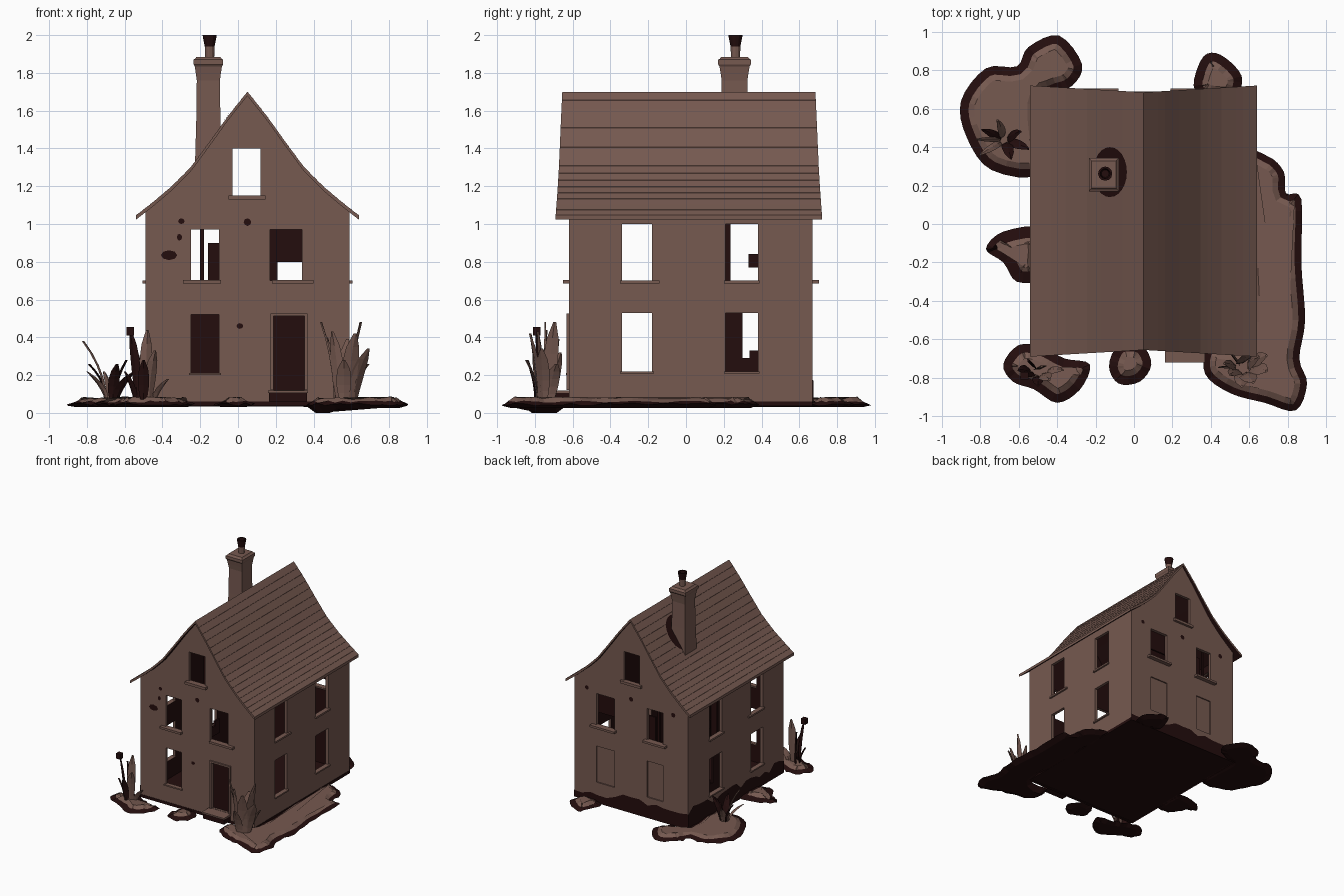
import bpy, bmesh, math, random
from mathutils import Vector

random.seed(4)


def material(name, rgb):
    m = bpy.data.materials.new(name)
    m.diffuse_color = (*rgb, 1)
    return m


BROWN = material("dusty brown", (0.18, 0.1, 0.08))
DARK = material("dark maroon", (0.017, 0.004, 0.004))


def build(name, verts, faces, idx=None, mats=(BROWN, DARK)):
    me = bpy.data.meshes.new(name)
    me.from_pydata(verts, [], faces)
    for m in mats:
        me.materials.append(m)
    if idx:
        for p, i in zip(me.polygons, idx):
            p.material_index = i
    bm = bmesh.new()
    bm.from_mesh(me)
    bmesh.ops.recalc_face_normals(bm, faces=bm.faces)
    bm.to_mesh(me)
    bm.free()
    ob = bpy.data.objects.new(name, me)
    bpy.context.collection.objects.link(ob)
    return ob


def boxes(name, spans, mat=BROWN):
    """Joined boxes, each given as (x0, x1, y0, y1, z0, z1)."""
    v, f = [], []
    for x0, x1, y0, y1, z0, z1 in spans:
        n = len(v)
        v += [(x, y, z) for z in (z0, z1) for x, y in ((x0, y0), (x1, y0), (x1, y1), (x0, y1))]
        f += [[n + i for i in q] for q in ((3, 2, 1, 0), (4, 5, 6, 7), (0, 1, 5, 4),
                                           (1, 2, 6, 5), (2, 3, 7, 6), (3, 0, 4, 7))]
    return build(name, v, f, mats=(mat,))


# Roof curve: height at a distance from the ridge
RIDGE = 0.05
CURVE = [(0, 1.70), (0.1, 1.575), (0.2, 1.435), (0.3, 1.30), (0.4, 1.2), (0.5, 1.115), (0.59, 1.045)]


def roof_z(d):
    for (a, za), (b, zb) in zip(CURVE, CURVE[1:]):
        if d <= b:
            return za + (zb - za) * (d - a) / (b - a)
    return CURVE[-1][1]


def prism(name, half, y0, y1, z0, drop):
    """House-shaped solid that follows the roof curve."""
    ds = [half * i / 8 for i in range(8, -1, -1)]
    prof = [(RIDGE - half, z0), (RIDGE + half, z0)]
    prof += [(RIDGE + d, roof_z(d) - drop) for d in ds]
    prof += [(RIDGE - d, roof_z(d) - drop) for d in ds[-2::-1]]
    n = len(prof)
    v = [(x, y0, z) for x, z in prof] + [(x, y1, z) for x, z in prof]
    f = [list(range(n)), list(range(2 * n - 1, n - 1, -1))]
    f += [[i, (i + 1) % n, n + (i + 1) % n, n + i] for i in range(n)]
    return build(name, v, f)


# Walls: hollow shell with cut openings
walls = prism("walls", 0.54, -0.62, 0.67, 0.04, 0.012)
hollow = prism("hollow_cutter", 0.515, -0.595, 0.645, 0.065, 0.035)
F, B = (-0.7, -0.55), (0.6, 0.75)
holes = [(-0.25, -0.10, *F, 0.70, 0.97), (0.17, 0.34, *F, 0.70, 0.97), (-0.25, -0.10, *F, 0.21, 0.52),
         (0.18, 0.36, *F, 0.12, 0.52), (-0.03, 0.12, *F, 1.15, 1.40),
         (-0.25, -0.10, *B, 0.70, 0.97), (0.21, 0.38, *B, 0.70, 0.97), (-0.03, 0.12, *B, 1.15, 1.40),
         (-0.25, -0.10, 0.66, 0.75, 0.21, 0.52), (0.21, 0.38, 0.66, 0.75, 0.21, 0.52)]
for xs in ((-0.6, -0.42), (0.52, 0.7)):
    for ys in ((-0.34, -0.18), (0.21, 0.38)):
        holes += [(*xs, *ys, 0.70, 1.0), (*xs, *ys, 0.22, 0.53)]
openings = boxes("opening_cutter", holes)
bpy.context.view_layer.objects.active = walls
for cutter in (hollow, openings):
    cutter.hide_render = True
    mod = walls.modifiers.new("cut", 'BOOLEAN')
    mod.operation, mod.solver, mod.object = 'DIFFERENCE', 'EXACT', cutter
    bpy.ops.object.modifier_apply(modifier=mod.name)
    bpy.data.objects.remove(cutter)
for p in walls.data.polygons:   # dark inside and underneath
    pts = [walls.data.vertices[i].co for i in p.vertices]
    inside = all(-0.467 < c.x < 0.567 and -0.597 < c.y < 0.647 and c.z > 0.06 for c in pts)
    p.material_index = int(inside or all(c.z < 0.05 for c in pts))

# Roof: finely lapped boards following the curve, ends flaring towards the eaves
top = []
for i in range(16):
    a, b = 0.59 * i / 16, 0.59 * (i + 1) / 16
    top += [(a, roof_z(a)), (b, roof_z(b) + 0.002)]
section = [(RIDGE - d, z, d) for d, z in reversed(top)] + [(RIDGE + d, z, d) for d, z in top[1:]]
v, f, idx = [], [], []
for x, z, d in section:
    s = 0.035 * d / 0.59
    u = roof_z(d) - 0.022
    v += [(x, -0.655 - s, z), (x, 0.685 + s, z), (x, 0.685 + s, u), (x, -0.655 - s, u)]
for i in range(len(section) - 1):
    for k in range(4):
        f.append([4 * i + k, 4 * i + (k + 1) % 4, 4 * i + 4 + (k + 1) % 4, 4 * i + 4 + k])
        idx.append(int(k == 2))
e = 4 * (len(section) - 1)
f += [[0, 1, 2, 3], [e, e + 1, e + 2, e + 3]]
build("roof", v, f, idx + [0, 0])

# Window sills, door step and frames
sills = [(-0.29, -0.09, -0.65, -0.61, 0.685, 0.703), (0.18, 0.40, -0.65, -0.61, 0.685, 0.703),
         (-0.26, -0.09, -0.635, -0.61, 0.2, 0.212), (-0.05, 0.145, -0.65, -0.61, 1.13, 1.152),
         (-0.29, -0.08, 0.66, 0.705, 0.685, 0.703), (0.19, 0.42, 0.66, 0.705, 0.685, 0.703),
         (-0.05, 0.145, 0.66, 0.69, 1.13, 1.152)]
for x0, x1 in ((-0.505, -0.48), (0.58, 0.605)):
    sills += [(x0, x1, -0.35, -0.14, 0.685, 0.7), (x0, x1, 0.2, 0.39, 0.685, 0.7),
              (x0, x1, -0.35, -0.17, 0.208, 0.22), (x0, x1, 0.2, 0.39, 0.208, 0.22)]
boxes("window_sills", sills)
boxes("door_frame", [(0.172, 0.187, -0.632, -0.6, 0.12, 0.527), (0.353, 0.368, -0.632, -0.6, 0.12, 0.527),
                     (0.187, 0.353, -0.632, -0.6, 0.512, 0.527)])
boxes("door_step", [(0.16, 0.37, -0.72, -0.61, 0.105, 0.118)])
boxes("step_base", [(0.165, 0.365, -0.71, -0.61, 0.06, 0.105)], DARK)
boxes("front_door", [(0.18, 0.36, -0.6, -0.585, 0.1, 0.52)], DARK)
# Old boards behind some windows
boxes("window_boards", [(0.2, 0.39, 0.63, 0.645, 0.8, 0.98), (-0.2, -0.18, 0.63, 0.645, 0.69, 0.98),
                        (-0.16, -0.09, 0.63, 0.645, 0.69, 0.9), (-0.465, -0.45, 0.2, 0.3, 0.21, 0.54),
                        (-0.465, -0.45, 0.3, 0.39, 0.21, 0.29), (-0.465, -0.45, 0.335, 0.39, 0.29, 0.33),
                        (-0.465, -0.45, 0.2, 0.235, 0.69, 1.01), (-0.465, -0.45, 0.33, 0.39, 0.77, 0.84)], DARK)

# Chips in the plaster: thin dark plates on the front and back
v, f = [], []
for x, z, rx, rz, y in ((0.05, 1.01, 0.02, 0.02, -0.623), (-0.3, 1.015, 0.017, 0.015, -0.623),
                        (-0.31, 0.93, 0.014, 0.018, -0.623), (-0.365, 0.835, 0.043, 0.026, -0.623),
                        (0.01, 0.46, 0.018, 0.015, -0.623), (0.05, 1.01, 0.02, 0.02, 0.673),
                        (0.47, 1.0, 0.018, 0.018, 0.673), (-0.35, 0.98, 0.02, 0.02, 0.673)):
    f.append(list(range(len(v), len(v) + 8)))
    v += [(x + rx * math.cos(k * math.pi / 4), y, z + rz * math.sin(k * math.pi / 4)) for k in range(8)]
build("plaster_chips", v, f, mats=(DARK,))

# Dark damp band along the back and left wall feet
path = [(0.592 - 1.09 * i / 14, 0.675, 0.11 + 0.08 * i / 14) for i in range(15)]
path += [(-0.497, 0.675 - 1.29 * i / 20, 0.19 - 0.06 * i / 20) for i in range(1, 21)]
v, f = [], []
for x, y, h in path:
    v += [(x, y, 0.035), (x, y, h + random.uniform(-0.035, 0.035))]
f = [[2 * i, 2 * i + 2, 2 * i + 3, 2 * i + 1] for i in range(len(path) - 1)]
build("damp_band", v, f, mats=(DARK,))
# Thin dark line at the front and right wall feet
boxes("wall_foot", [(-0.49, 0.592, -0.623, -0.6, 0.036, 0.06), (0.57, 0.593, -0.62, 0.67, 0.036, 0.06)], DARK)


def lathe(name, cx, cy, rings, n, turn=0.0, dark_from=99, sx=1.0):
    """Stacked n-sided rings of (radius, z)."""
    v = [(cx + sx * r * math.cos(turn + k * math.tau / n), cy + r * math.sin(turn + k * math.tau / n), z)
         for r, z in rings for k in range(n)]
    f, idx = [], []
    for i in range(len(rings) - 1):
        for k in range(n):
            f.append([i * n + k, i * n + (k + 1) % n, (i + 1) * n + (k + 1) % n, (i + 1) * n + k])
            idx.append(int(i >= dark_from))
    f += [list(range(n)), list(range(len(v) - n, len(v)))]
    return build(name, v, f, idx + [0, int(dark_from < 99)])


# Chimney, pot, and the dark gap in the roof around it
q = math.sqrt(2)
lathe("chimney", -0.157, 0.257, [(r * q, z) for r, z in (
    (0.078, 1.33), (0.071, 1.55), (0.068, 1.76), (0.074, 1.80), (0.08, 1.835), (0.087, 1.845),
    (0.087, 1.87), (0.078, 1.875), (0.07, 1.885))], 4, math.pi / 4, sx=0.9)
lathe("chimney_pot", -0.15, 0.262, [(0.024, 1.88), (0.026, 1.94), (0.036, 1.99), (0.037, 2.0),
                                   (0.026, 2.0), (0.02, 1.9)], 12, dark_from=1)
v, f = [], []
for r in (0.45, 1.0):
    for k in range(24):
        x = -0.125 + 0.088 * r * math.cos(k * math.tau / 24)
        v.append((x, 0.27 + 0.13 * r * math.sin(k * math.tau / 24), roof_z(abs(x - RIDGE)) + 0.008))
f = [[k, (k + 1) % 24, 24 + (k + 1) % 24, 24 + k] for k in range(24)]
build("chimney_gap", v, f, mats=(DARK,))


def ground(name, pts, rim=0.045, low=0.03):
    """Thin rounded earth mound with a dark rim and underside."""
    if sum(a[0] * b[1] - b[0] * a[1] for a, b in zip(pts, pts[1:] + pts[:1])) < 0:
        pts = pts[::-1]
    P, n, ring = [Vector(p) for p in pts], len(pts), []
    for i in range(n):
        a, b, c, d = (P[(i + k - 1) % n] for k in range(4))
        for t in (0, 0.25, 0.5, 0.75):
            ring.append(0.5 * (2 * b + (c - a) * t + (2 * a - 5 * b + 4 * c - d) * t * t
                               + (3 * b - a - 3 * c + d) * t ** 3))
    m = len(ring)
    v = []
    for off, z, wob in ((0.05, low, 0), (0, 0.045, 0.008), (rim, 0.06, 0.006), (rim + 0.03, 0.078, 0.008)):
        for i, p in enumerate(ring):
            t = (ring[(i + 1) % m] - ring[i - 1]).normalized()
            w = p + Vector((-t.y, t.x)) * off
            v.append((w.x, w.y, z + random.uniform(-wob, wob)))
    f = [[r * m + i, r * m + (i + 1) % m, (r + 1) * m + (i + 1) % m, (r + 1) * m + i]
         for r in range(3) for i in range(m)]
    idx = [int(r < 2) for r in range(3) for i in range(m)] + [1, 0]
    return build(name, v, f + [list(range(m)), list(range(3 * m, 4 * m))], idx)


right = ground("ground_right", [
    (0.575, 0.35), (0.7, 0.35), (0.78, 0.27), (0.79, 0.16), (0.87, 0.13), (0.87, -0.2), (0.89, -0.5),
    (0.86, -0.7), (0.9, -0.83), (0.84, -0.97), (0.68, -0.93), (0.5, -0.88), (0.37, -0.78), (0.39, -0.64),
    (0.575, -0.6), (0.575, -0.1)], 0.035, 0.025)
for vert in right.data.vertices:     # sagging front corner reaches the floor
    if vert.co.z < 0.03 and vert.co.x < 0.5:
        vert.co.z = 0
ground("ground_back_right", [(0.31, 0.72), (0.36, 0.87), (0.45, 0.88), (0.56, 0.77), (0.52, 0.65), (0.38, 0.65)])
ground("ground_back_left", [(-0.27, 0.83), (-0.39, 0.98), (-0.55, 0.92), (-0.61, 0.82), (-0.77, 0.81),
                            (-0.9, 0.64), (-0.87, 0.45), (-0.74, 0.28), (-0.48, 0.27), (-0.48, 0.62),
                            (-0.42, 0.68), (-0.32, 0.72)])
ground("ground_left", [(-0.77, -0.13), (-0.68, -0.04), (-0.48, -0.03), (-0.48, -0.27), (-0.61, -0.3),
                       (-0.68, -0.2)], 0.06)
ground("ground_front_left", [(-0.68, -0.73), (-0.6, -0.63), (-0.48, -0.64), (-0.36, -0.7), (-0.23, -0.73),
                             (-0.28, -0.86), (-0.4, -0.93), (-0.52, -0.86), (-0.63, -0.82)])
ground("ground_front", [(-0.13, -0.74), (-0.08, -0.63), (0.04, -0.63), (0.09, -0.73), (0.03, -0.82), (-0.08, -0.83)])


def bush(name, cx, cy, spread, blades):
    """Pointed leaves; each blade is (lean x, lean y, height, width, dark)."""
    v, f, idx = [], [], []
    for lx, ly, h, w, dark in blades:
        n0 = len(v)
        side = Vector((-ly, lx, 0)) + Vector((random.uniform(0.05, 0.12), 0, 0))
        side.normalize()
        for k in range(6):
            t = k / 5
            c = Vector((cx + lx * (spread + (1 - spread) * t * t), cy + ly * (spread + (1 - spread) * t * t),
                        0.06 + h * t))
            s = side * w * (0.5 + 0.5 * math.sin(math.pi * t)) * (1 if k < 5 else 0.4)
            th = Vector((-side.y, side.x, 0)) * 0.007
            v += [c - s, c + th, c + s, c - th]
        for k in range(5):
            for j in range(4):
                a = n0 + 4 * k
                f.append([a + j, a + (j + 1) % 4, a + 4 + (j + 1) % 4, a + 4 + j])
                idx.append(dark)
        f += [[n0 + j for j in range(4)], [n0 + 20 + j for j in range(4)]]
        idx += [dark, dark]
    build(name, v, f, idx)


bush("bush_front_right", 0.56, -0.745, 0.4, [
    (0.13, -0.02, 0.28, 0.05, 0), (0.09, 0.05, 0.42, 0.04, 0), (0.06, -0.08, 0.36, 0.045, 0),
    (-0.06, -0.04, 0.37, 0.035, 0), (-0.09, 0.02, 0.34, 0.03, 0), (-0.12, 0.0, 0.42, 0.009, 0),
    (0.02, 0.07, 0.33, 0.045, 0), (-0.06, 0.08, 0.26, 0.04, 0), (0.0, -0.1, 0.22, 0.04, 0), (0.13, 0.06, 0.2, 0.04, 0)])
bush("bush_front_left", -0.5, -0.76, 0.45, [
    (-0.07, -0.03, 0.38, 0.028, 1), (-0.05, 0.05, 0.30, 0.035, 1), (0.02, 0.02, 0.38, 0.035, 0),
    (0.06, -0.05, 0.27, 0.035, 0), (0.13, 0.0, 0.12, 0.025, 0), (0.0, -0.08, 0.22, 0.03, 1), (-0.1, 0.0, 0.16, 0.03, 1)])
boxes("bush_stump", [(-0.59, -0.55, -0.81, -0.77, 0.41, 0.455)], DARK)
bush("bush_back_left", -0.67, 0.44, 0.2, [
    (-0.15, 0.0, 0.32, 0.015, 0), (-0.12, 0.05, 0.2, 0.025, 1), (-0.13, -0.08, 0.16, 0.02, 0),
    (0.08, 0.04, 0.22, 0.03, 1), (0.03, -0.1, 0.2, 0.03, 1), (-0.04, 0.1, 0.16, 0.025, 0), (0.12, -0.05, 0.16, 0.03, 1)])
